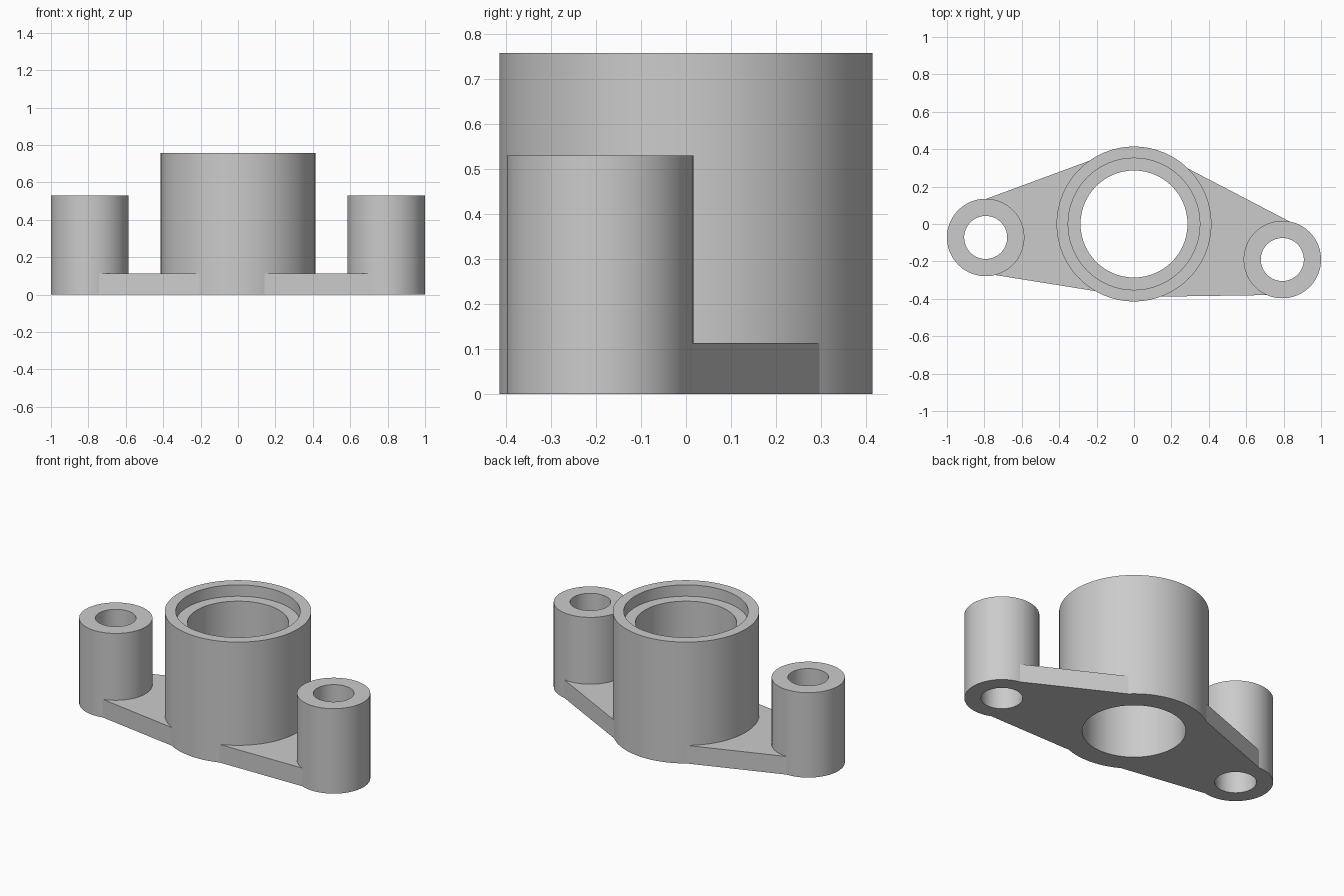
import bpy, bmesh
from math import sin, cos, pi, atan2, radians

cube = bpy.data.objects.get("Cube")
if cube:
    bpy.data.objects.remove(cube, do_unlink=True)

metal = bpy.data.materials.new("grey_metal")
grey = (0.6, 0.6, 0.6, 1)
metal.diffuse_color = grey
metal.use_nodes = True
metal.node_tree.nodes["Principled BSDF"].inputs["Base Color"].default_value = grey

PLATE_TOP = 0.113
HUB, HUB_R = (0, 0), 0.414
LEFT, RIGHT, BOSS_R = (0.793, -0.19), (-0.793, -0.072), 0.207


def finish(name, bm):
    bmesh.ops.recalc_face_normals(bm, faces=bm.faces)
    mesh = bpy.data.meshes.new(name)
    bm.to_mesh(mesh)
    bm.free()
    mesh.materials.append(metal)
    obj = bpy.data.objects.new(name, mesh)
    bpy.context.collection.objects.link(obj)
    bpy.ops.object.select_all(action="DESELECT")
    obj.select_set(True)
    bpy.context.view_layer.objects.active = obj
    bpy.ops.object.shade_smooth_by_angle(angle=radians(30))


def lathe(name, centre, profile, sides=96):
    """Spin a closed (radius, height) profile into a hollow ring."""
    bm = bmesh.new()
    rings = [[bm.verts.new((centre[0] + r * cos(2 * pi * i / sides),
                            centre[1] + r * sin(2 * pi * i / sides), z))
              for i in range(sides)] for r, z in profile]
    for k, low in enumerate(rings):
        high = rings[(k + 1) % len(rings)]
        for i in range(sides):
            j = (i + 1) % sides
            bm.faces.new((low[i], low[j], high[j], high[i]))
    finish(name, bm)


def arc(centre, radius, start, end, middle, steps=24):
    """Points along a circle from start to end, passing the middle angle."""
    def turn(p):
        a = atan2(p[1] - centre[1], p[0] - centre[0]) - middle
        return (a + pi) % (2 * pi) - pi
    a, b = turn(start), turn(end)
    angles = [middle + a + (b - a) * i / steps for i in range(steps + 1)]
    return [(centre[0] + radius * cos(t), centre[1] + radius * sin(t)) for t in angles]


def web(name, boss, boss_back, hub_back, hub_front, boss_front):
    """Flat plate between the hub and a boss, hugging both cylinders."""
    side = 0 if boss[0] > 0 else pi
    overlap = 0.003
    outline = arc(HUB, HUB_R - overlap, hub_back, hub_front, side)
    outline += arc(boss, BOSS_R - overlap, boss_front, boss_back, side + pi)
    bm = bmesh.new()
    base = bm.faces.new([bm.verts.new((x, y, 0)) for x, y in outline])
    top = bmesh.ops.extrude_face_region(bm, geom=[base], use_keep_orig=True)
    bmesh.ops.translate(bm, vec=(0, 0, PLATE_TOP),
                        verts=[v for v in top["geom"] if isinstance(v, bmesh.types.BMVert)])
    finish(name, bm)


# Central hub with a shallow counterbore
lathe("central_hub", HUB, [(HUB_R, 0), (HUB_R, 0.757), (0.352, 0.757),
                           (0.352, 0.686), (0.286, 0.686), (0.286, 0)])

# Bolt bosses
for name, centre in (("left_boss", LEFT), ("right_boss", RIGHT)):
    lathe(name, centre, [(BOSS_R, 0), (BOSS_R, 0.53), (0.115, 0.53), (0.115, 0)])

# Base plate webs
web("left_web", LEFT, (0.843, 0.011), (0.283, 0.305), (0.135, -0.391), (0.717, -0.383))
web("right_web", RIGHT, (-0.797, 0.135), (-0.23, 0.345), (-0.2, -0.363), (-0.75, -0.274))
